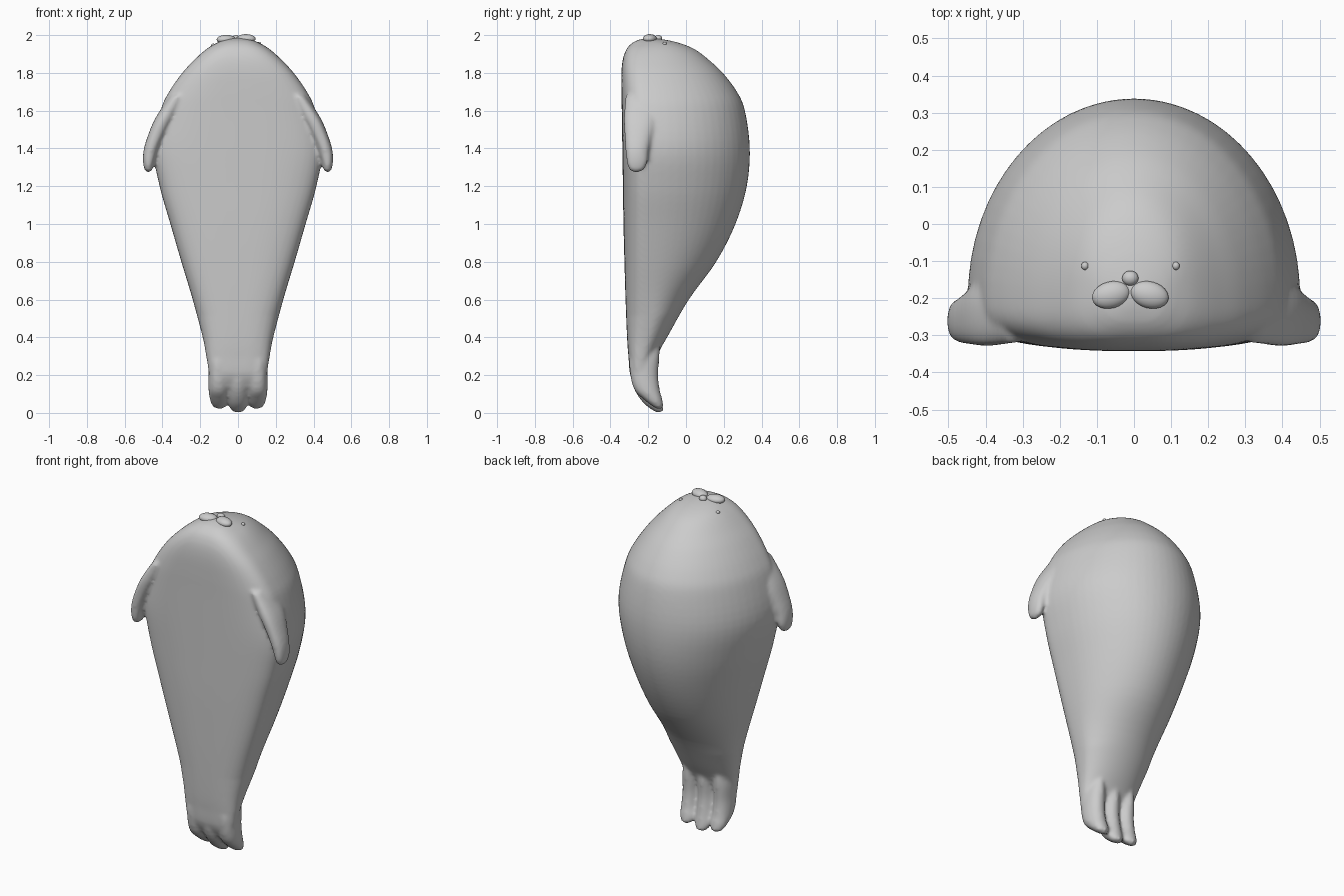
import bpy, bmesh, math
from mathutils import Vector

if "Cube" in bpy.data.objects:
    bpy.data.objects.remove(bpy.data.objects["Cube"])

grey = bpy.data.materials.new("soft grey")
grey.diffuse_color = (0.6, 0.6, 0.6, 1)
grey.use_nodes = True
grey.node_tree.nodes["Principled BSDF"].inputs["Base Color"].default_value = grey.diffuse_color


def spline(table, steps):
    """Smooth path through the rows of a table."""
    rows = [Vector(r) for r in table]
    out = []
    for i in range(len(rows) - 1):
        a, b = rows[max(i - 1, 0)], rows[i]
        c, d = rows[i + 1], rows[min(i + 2, len(rows) - 1)]
        for k in range(steps):
            t = k / steps
            out.append(0.5 * (2 * b + (c - a) * t + (2 * a - 5 * b + 4 * c - d) * t * t
                              + (3 * b - a - 3 * c + d) * t ** 3))
    return out + [rows[-1]]


def loft(bm, table, power, front=9.0, steps=5, n=64):
    """Rows are z, centre x, half width, front y, back y."""
    rings = []
    for z, cx, w, yf, yb in spline(table, steps):
        f = min(front, 0.5 * (yb - yf))
        yc = yf + f
        ring = []
        for i in range(n):
            a = math.tau * i / n
            c, s = math.cos(a), math.sin(a)
            p = 2 / power if s < 0 else 1
            x = cx + w * math.copysign(abs(c) ** p, c)
            y = yc + (yb - yc) * s if s >= 0 else yc - f * abs(s) ** p
            ring.append(bm.verts.new((x, y, z)))
        rings.append(ring)
    for a, b in zip(rings, rings[1:]):
        for i in range(n):
            j = (i + 1) % n
            bm.faces.new((a[i], a[j], b[j], b[i]))
    bm.faces.new(rings[0][::-1])
    bm.faces.new(rings[-1])


def finish(name, bm):
    me = bpy.data.meshes.new(name)
    bm.to_mesh(me)
    bm.free()
    me.materials.append(grey)
    for p in me.polygons:
        p.use_smooth = True
    ob = bpy.data.objects.new(name, me)
    bpy.context.collection.objects.link(ob)
    return ob


# Plump body with a flat belly
bm = bmesh.new()
loft(bm, [
    (0.13, 0, 0.12, -0.26, -0.19), (0.20, 0, 0.15, -0.295, -0.185),
    (0.30, 0, 0.168, -0.305, -0.155), (0.40, 0, 0.187, -0.312, -0.10),
    (0.60, 0, 0.24, -0.32, 0.015), (0.80, 0, 0.30, -0.326, 0.16),
    (1.00, 0, 0.358, -0.331, 0.262), (1.20, 0, 0.415, -0.334, 0.322),
    (1.40, 0, 0.448, -0.337, 0.338), (1.60, 0, 0.41, -0.34, 0.312),
    (1.70, 0, 0.365, -0.342, 0.27), (1.80, 0, 0.295, -0.342, 0.195),
    (1.87, 0, 0.23, -0.335, 0.12), (1.92, 0, 0.175, -0.318, 0.055),
    (1.95, 0, 0.13, -0.295, -0.01), (1.972, 0, 0.08, -0.26, -0.09),
    (1.985, 0, 0.015, -0.21, -0.18)], power=3.0, front=0.14)

# Three toes of the tail
for x, low in ((-0.103, 0.022), (0, 0.002), (0.103, 0.022)):
    loft(bm, [
        (low, x * 0.95, 0.012, -0.155, -0.128), (low + 0.012, x * 0.95, 0.036, -0.176, -0.12),
        (low + 0.05, x * 0.97, 0.05, -0.225, -0.125), (0.12, x, 0.053, -0.272, -0.138),
        (0.20, x, 0.053, -0.295, -0.147), (0.30, x, 0.05, -0.295, -0.14),
        (0.38, x, 0.02, -0.23, -0.14)], power=2.2, n=24)

# Side flippers
for s in (-1, 1):
    loft(bm, [
        (1.275, s * 0.474, 0.008, -0.275, -0.25), (1.287, s * 0.474, 0.021, -0.30, -0.222),
        (1.33, s * 0.473, 0.03, -0.314, -0.203), (1.39, s * 0.462, 0.038, -0.32, -0.197),
        (1.46, s * 0.437, 0.043, -0.325, -0.18), (1.56, s * 0.39, 0.048, -0.33, -0.15),
        (1.68, s * 0.32, 0.04, -0.32, -0.15)], power=2.4, n=24)

body = finish("body", bm)
remesh = body.modifiers.new("blend", 'REMESH')
remesh.mode = 'VOXEL'
remesh.voxel_size = 0.011
remesh.use_smooth_shade = True
smooth = body.modifiers.new("soften", 'SMOOTH')
smooth.factor = 0.5
smooth.iterations = 6

bpy.context.view_layer.update()
solid = body.evaluated_get(bpy.context.evaluated_depsgraph_get())


def bead(name, x, y, radii, turn=0.0, lift=0.0):
    """Rounded face part resting on the top of the head."""
    hit, spot, _, _ = solid.ray_cast(Vector((x, y, 3)), Vector((0, 0, -1)))
    z = spot.z if hit else 1.96
    bm = bmesh.new()
    bmesh.ops.create_uvsphere(bm, u_segments=24, v_segments=14, radius=1)
    ob = finish(name, bm)
    ob.location = (x, y, z + lift)
    ob.scale = radii
    ob.rotation_euler = (0, 0, turn)


# Muzzle, nose and eyes
bead("left_muzzle", -0.062, -0.191, (0.052, 0.036, 0.025), 0.25)
bead("right_muzzle", 0.042, -0.191, (0.052, 0.036, 0.025), -0.25)
bead("nose", -0.01, -0.146, (0.022, 0.02, 0.018), lift=0.002)
bead("left_eye", -0.132, -0.113, (0.01, 0.011, 0.01))
bead("right_eye", 0.113, -0.113, (0.01, 0.011, 0.01))
